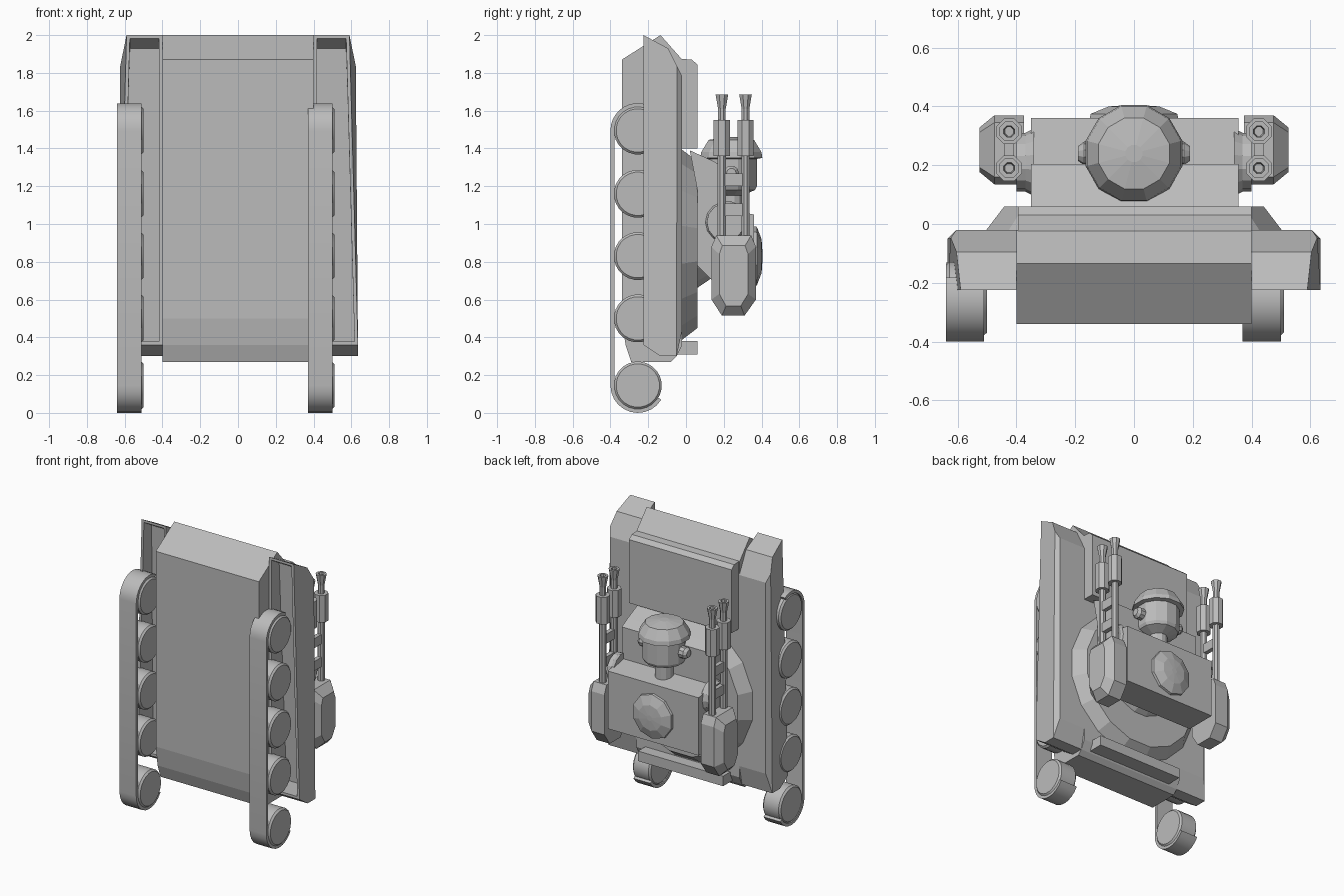
import bpy, bmesh, math
from mathutils import Matrix, Vector

if "Cube" in bpy.data.objects:
    bpy.data.objects.remove(bpy.data.objects["Cube"])

grey = bpy.data.materials.new("plain_grey")
grey.use_nodes = True
grey.diffuse_color = (0.5, 0.5, 0.5, 1)
grey.node_tree.nodes["Principled BSDF"].inputs["Base Color"].default_value = (0.5, 0.5, 0.5, 1)


def finish(name, bm, smooth=False):
    bmesh.ops.recalc_face_normals(bm, faces=bm.faces)
    mesh = bpy.data.meshes.new(name)
    bm.to_mesh(mesh)
    bm.free()
    mesh.materials.append(grey)
    obj = bpy.data.objects.new(name, mesh)
    bpy.context.collection.objects.link(obj)
    if smooth:
        bpy.ops.object.select_all(action='DESELECT')
        obj.select_set(True)
        bpy.context.view_layer.objects.active = obj
        bpy.ops.object.shade_smooth_by_angle(angle=math.radians(30))
    return obj


def prism(points, x0, x1):
    """Extrude a (y, z) outline along x."""
    bm = bmesh.new()
    a = [bm.verts.new((x0, y, z)) for y, z in points]
    b = [bm.verts.new((x1, y, z)) for y, z in points]
    bm.faces.new(a)
    bm.faces.new(b[::-1])
    n = len(points)
    for i in range(n):
        j = (i + 1) % n
        bm.faces.new((a[i], b[i], b[j], a[j]))
    return bm


def lathe(name, profile, centre, axis="Z", sides=12, smooth=False):
    """Spin a (radius, height) outline around an axis, with capped ends."""
    bm = bmesh.new()
    turn = Vector((0, 0, 1)).rotation_difference(
        {"X": Vector((1, 0, 0)), "Y": Vector((0, 1, 0)), "Z": Vector((0, 0, 1))}[axis]).to_matrix()
    rings = []
    for r, h in profile:
        ring = []
        for i in range(sides):
            t = 2 * math.pi * (i + 0.5) / sides
            ring.append(bm.verts.new(turn @ Vector((r * math.cos(t), r * math.sin(t), h)) + Vector(centre)))
        rings.append(ring)
    for low, high in zip(rings, rings[1:]):
        for i in range(sides):
            j = (i + 1) % sides
            bm.faces.new((low[i], low[j], high[j], high[i]))
    bm.faces.new(rings[0][::-1])
    bm.faces.new(rings[-1])
    return finish(name, bm, smooth)


def box(name, low, high):
    return finish(name, prism([(low[1], low[2]), (high[1], low[2]), (high[1], high[2]), (low[1], high[2])],
                              low[0], high[0]))


# Hull standing on its end, with the deck box and tail bar
finish("hull", prism([(-.34, .5), (-.34, 1.87), (-.135, 2), (-.02, 1.87), (-.02, .36), (-.05, .3),
                      (-.08, .27), (-.29, .27), (-.32, .36)], -.4, .4))
finish("deck_box", prism([(-.03, 1.4), (.06, 1.4), (.06, 1.845), (.03, 1.87), (-.03, 1.875)], -.395, .4))
box("tail_bar", (-.33, -.05, .31), (.33, .06, .38))

# Hollow side fenders
fender_outline = [(-.225, .36), (-.135, .3), (-.05, .3), (-.02, .44), (-.02, 1.78),
                  (-.095, 1.93), (-.225, 2)]
for side, word in ((1, "left"), (-1, "right")):
    bm = prism(fender_outline, .4, .635)
    for v in bm.verts:
        if v.co.x > .5 and v.co.z > 1.8:
            v.co.x -= .045 * (v.co.z - 1.78) / .22
    bmesh.ops.recalc_face_normals(bm, faces=bm.faces)
    edges = [e for e in bm.edges if all(v.co.x > .6 and v.co.y > -.03 for v in e.verts)]
    bmesh.ops.bevel(bm, geom=edges, offset=.03, segments=1, affect='EDGES')
    bm.faces.ensure_lookup_table()
    front = min(bm.faces, key=lambda f: f.calc_center_median().y)
    bmesh.ops.inset_individual(bm, faces=[front], thickness=.025, depth=0)
    cavity = bmesh.ops.extrude_face_region(bm, geom=[front])["geom"]
    bmesh.ops.delete(bm, geom=[front], context='FACES_ONLY')
    for v in [g for g in cavity if isinstance(g, bmesh.types.BMVert)]:
        v.co.y = -.06
        if v.co.z > 1.8:
            v.co.y, v.co.z = -.14, 1.93
    bm.transform(Matrix.Scale(side, 4, (1, 0, 0)))
    finish(word + "_fender", bm)

# Running gear: open track band around five wheels on each side
track_y, first_z, last_z = -.255, .145, 1.495


def band_arc(radius):
    path = []
    for start, end, z in ((-31, -180, first_z), (180, 60, last_z)):
        for i in range(11):
            t = math.radians(start + (end - start) * i / 10)
            path.append((track_y + radius * math.cos(t), z + radius * math.sin(t)))
    return path


for x, word in ((.37, "left"), (-.64, "right")):
    finish(word + "_track_band", prism(band_arc(.145) + band_arc(.124)[::-1], x, x + .13), True)
    for i, z in enumerate((first_z, .5, .83, 1.16, last_z)):
        lathe(f"{word}_wheel_{i + 1}", [(.115, 0), (.127, .012), (.127, .128), (.115, .14)],
              (x, track_y, z), "X", 24, True)

# Turret ring, neck and turret
lathe("turret_ring", [(.52, -.03), (.45, .06)], (0, 0, .89), "Y", 16)
lathe("turret_neck", [(.25, .05), (.18, .15)], (0, 0, .9), "Y", 16)
finish("turret", prism([(.06, .78), (.14, .7), (.14, .645), (.36, .645), (.36, 1.05), (.205, 1.08),
                        (.205, 1.3), (.14, 1.335), (.02, 1.39), (.06, 1.18)], -.35, .355))
lathe("turret_dome", [(.16, .35), (.155, .375), (.09, .4), (.02, .405)], (0, 0, .83), "Y", 10)

# Head with a wide cap and side ears
lathe("head", [(.06, 1.03), (.06, 1.15), (.13, 1.18), (.14, 1.2), (.14, 1.345), (.17, 1.35),
               (.165, 1.38), (.125, 1.445), (.03, 1.46)], (0, .24, 0), "Z", 12)
for side, word in ((1, "left"), (-1, "right")):
    lathe(word + "_ear", [(.04, .12 * side), (.04, .17 * side), (.025, .19 * side)], (0, .24, 1.27), "X", 10)

# Gun pods, each with an axle, twin barrels and cross links
pod_outline = [(.19, .515), (.31, .515), (.37, .6), (.37, .88), (.345, .94), (.16, .94), (.135, .88), (.135, .6)]
for side, word in ((1, "left"), (-1, "right")):
    bm = prism(pod_outline, .375, .475)
    bm.faces.ensure_lookup_table()
    outer = max(bm.faces, key=lambda f: f.calc_center_median().x)
    rim = bmesh.ops.extrude_face_region(bm, geom=[outer])["geom"]
    bmesh.ops.delete(bm, geom=[outer], context='FACES_ONLY')
    for v in [g for g in rim if isinstance(g, bmesh.types.BMVert)]:
        v.co = (.525, .2525 + (v.co.y - .2525) * .65, .72 + (v.co.z - .72) * .75)
    bm.transform(Matrix.Scale(side, 4, (1, 0, 0)))
    finish(word + "_gun_pod", bm)
    lathe(word + "_axle", [(.115, .34 * side), (.1, .37 * side), (.1, .4 * side)], (0, .21, 1.01), "X", 14)
    x = .425 * side
    for i, y in enumerate((.19, .315)):
        lathe(f"{word}_barrel_{i + 1}",
              [(.024, .9), (.024, 1.36), (.047, 1.36), (.047, 1.55), (.022, 1.55), (.022, 1.61),
               (.036, 1.685), (.02, 1.685), (.016, 1.62)], (x, y, 0), "Z", 8)
    for i, z in enumerate((1.075, 1.235)):
        box(f"{word}_barrel_link_{i + 1}", (x - .015, .19, z - .033), (x + .015, .315, z + .033))
